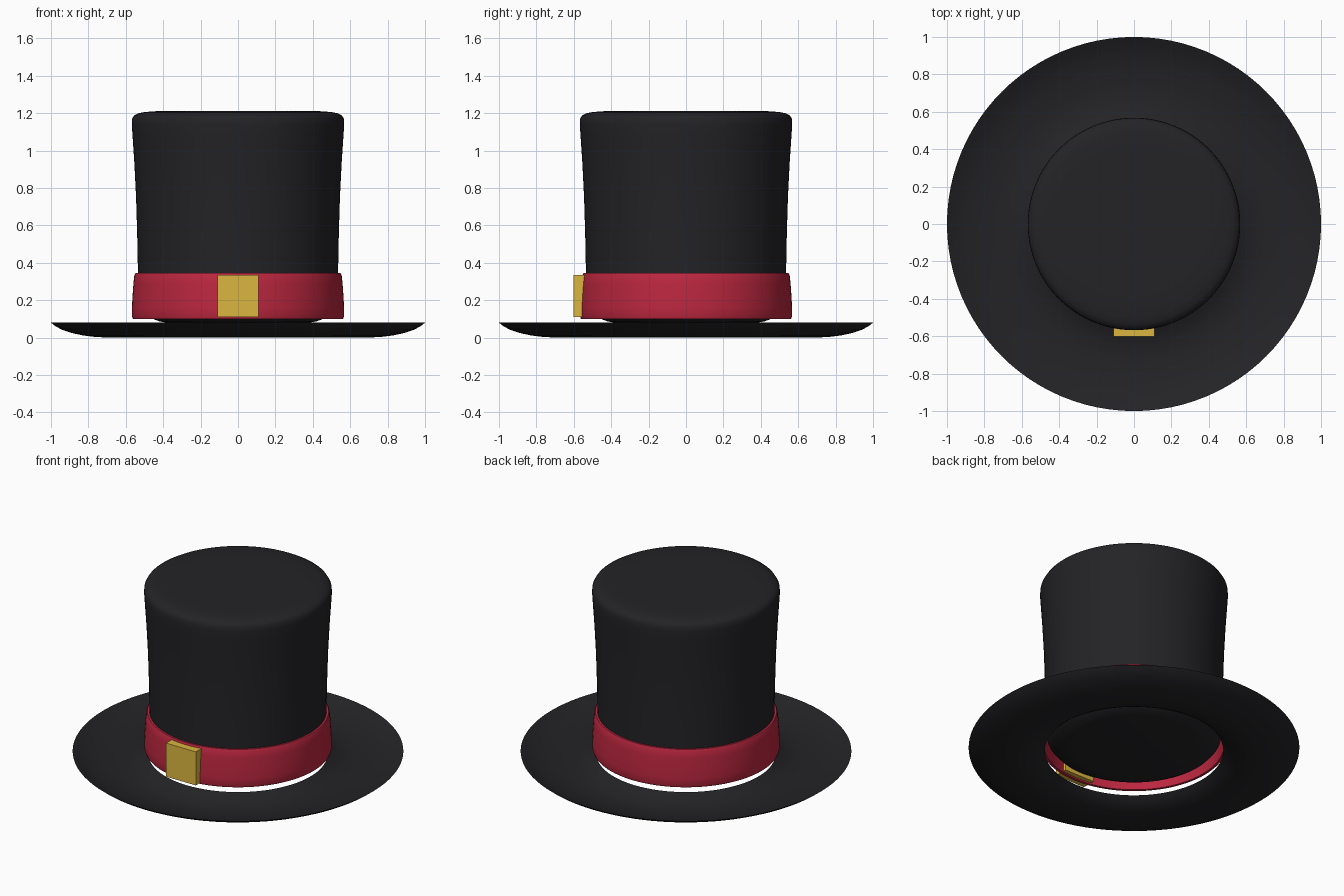
import bpy, bmesh, math

if "Cube" in bpy.data.objects:
    bpy.data.objects.remove(bpy.data.objects["Cube"])


def material(name, rgb):
    m = bpy.data.materials.new(name)
    m.diffuse_color = (*rgb, 1)
    m.use_nodes = True
    m.node_tree.nodes["Principled BSDF"].inputs["Base Color"].default_value = m.diffuse_color
    return m


def finish(name, bm, mat, angle):
    bmesh.ops.remove_doubles(bm, verts=bm.verts, dist=1e-5)
    bmesh.ops.recalc_face_normals(bm, faces=bm.faces)
    me = bpy.data.meshes.new(name)
    bm.to_mesh(me)
    bm.free()
    ob = bpy.data.objects.new(name, me)
    bpy.context.collection.objects.link(ob)
    me.materials.append(mat)
    if angle:
        bpy.ops.object.select_all(action='DESELECT')
        ob.select_set(True)
        bpy.context.view_layer.objects.active = ob
        bpy.ops.object.shade_smooth_by_angle(angle=math.radians(angle))
    return ob


def lathe(name, profile, mat, closed=False, steps=96):
    """Spin an (r, z) profile about the z axis."""
    bm = bmesh.new()
    vs = [bm.verts.new((r, 0, z)) for r, z in profile]
    pairs = list(zip(vs, vs[1:]))
    if closed:
        pairs.append((vs[-1], vs[0]))
    edges = [bm.edges.new(p) for p in pairs]
    bmesh.ops.spin(bm, geom=vs + edges, cent=(0, 0, 0), axis=(0, 0, 1),
                   angle=math.tau, steps=steps, use_merge=False)
    return finish(name, bm, mat, 40)


black = material("black_felt", (0.017, 0.017, 0.020))
red = material("red_ribbon", (0.50, 0.02, 0.05))
gold = material("gold", (0.72, 0.47, 0.05))

# Crown: closed, slightly flared, with rounded top and bottom edges
lathe("crown", [(0, .08), (.38, .08), (.42, .087), (.46, .102), (.50, .125), (.525, .155),
                (.533, .20), (.535, .35), (.539, .55), (.545, .75), (.554, .93),
                (.564, 1.08), (.568, 1.14), (.566, 1.17), (.556, 1.187), (.535, 1.199),
                (.50, 1.206), (.45, 1.21), (.39, 1.212), (0, 1.212)], black)

# Brim: thin dished ring with its outer and inner edges curled up
under = [(.54, .058), (.565, .038), (.60, .020), (.65, .007), (.70, .001), (.76, .003),
         (.83, .012), (.89, .025), (.94, .042), (.975, .060), (1, .080)]
upper = [(r, z + .008) for r, z in under[1:-1]]
lathe("brim", under + upper[::-1], black, closed=True)

# Ribbon band around the foot of the crown
lathe("band", [(.545, .10), (.562, .10), (.567, .115), (.567, .16), (.564, .22),
               (.559, .29), (.554, .335), (.548, .346), (.53, .346), (.535, .25)],
      red, closed=True)

# Buckle plate on the front, reaching through the band
bm = bmesh.new()
bmesh.ops.create_cube(bm, size=1)
for v in bm.verts:
    v.co.x *= .22
    v.co.y = v.co.y * .09 - .557
    v.co.z = v.co.z * .224 + .222
finish("buckle", bm, gold, 0)
